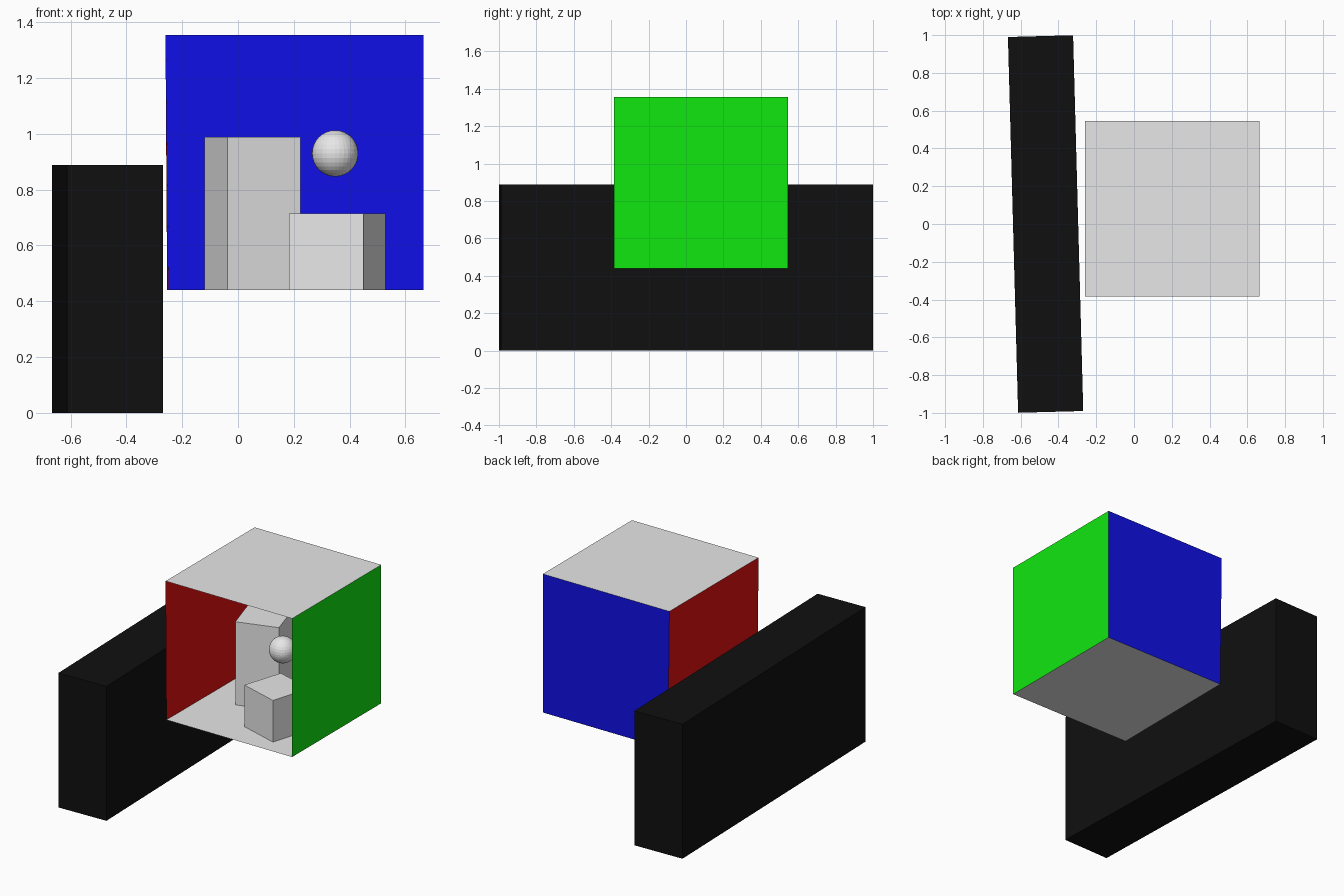
import bpy
import bmesh
from math import radians
from mathutils import Matrix

cube = bpy.data.objects.get("Cube")
if cube:
    bpy.data.objects.remove(cube, do_unlink=True)


def material(name, r, g, b):
    mat = bpy.data.materials.new(name)
    mat.use_nodes = True
    mat.diffuse_color = (r, g, b, 1)
    mat.node_tree.nodes["Principled BSDF"].inputs["Base Color"].default_value = (r, g, b, 1)
    return mat


LOW, HIGH = 0.005, 0.8
white = material("white", HIGH, HIGH, HIGH)
red = material("red", HIGH, LOW, LOW)
green = material("green", LOW, HIGH, LOW)
blue = material("blue", LOW, LOW, HIGH)
black = material("black", LOW, LOW, LOW)


def add_object(name, bm, mat):
    mesh = bpy.data.meshes.new(name)
    bm.to_mesh(mesh)
    bm.free()
    mesh.materials.append(mat)
    obj = bpy.data.objects.new(name, mesh)
    bpy.context.collection.objects.link(obj)
    return obj


def quad(name, corners, mat):
    bm = bmesh.new()
    bm.faces.new([bm.verts.new(c) for c in corners])
    add_object(name, bm, mat)


def block(name, footprint, bottom, top, mat):
    """Upright prism over a footprint given counter-clockwise."""
    bm = bmesh.new()
    base = bm.faces.new([bm.verts.new((x, y, bottom)) for x, y in footprint])
    new = bmesh.ops.extrude_face_region(bm, geom=[base], use_keep_orig=True)["geom"]
    verts = [v for v in new if isinstance(v, bmesh.types.BMVert)]
    bmesh.ops.translate(bm, verts=verts, vec=(0, 0, top - bottom))
    bmesh.ops.recalc_face_normals(bm, faces=bm.faces)
    add_object(name, bm, mat)


# Room: five thin walls, open at the front, right side leaning slightly
FRONT, BACK, FLOOR, CEIL = -0.385, 0.545, 0.44, 1.355
LEFT, RIGHT = 0.665, -0.26
floor = [(-0.254, FRONT, FLOOR), (LEFT, FRONT, FLOOR),
         (LEFT, BACK, FLOOR), (-0.249, BACK, FLOOR)]
roof = [(RIGHT, FRONT, CEIL), (LEFT, FRONT, CEIL),
        (LEFT, BACK, CEIL), (RIGHT, BACK, CEIL)]
quad("floor", floor, white)
quad("ceiling", roof[::-1], white)
for name, i, mat in (("left_wall", 1, green), ("back_wall", 2, blue), ("right_wall", 3, red)):
    j = (i + 1) % 4
    quad(name, [floor[j], floor[i], roof[i], roof[j]], mat)

# Two turned blocks standing on the floor
block("tall_block", [(-0.038, 0.026), (0.224, 0.107), (0.143, 0.373), (-0.12, 0.29)],
      FLOOR, 0.989, white)
block("short_block", [(0.449, -0.277), (0.529, -0.011), (0.266, 0.067), (0.183, -0.195)],
      FLOOR, 0.715, white)

# Floating faceted ball
bm = bmesh.new()
bmesh.ops.create_uvsphere(bm, u_segments=32, v_segments=16, radius=0.083)
ball = add_object("ball", bm, white)
ball.location = (0.348, -0.03, 0.93)

# Long dark slab beside the room, turned a little
bm = bmesh.new()
bmesh.ops.create_cube(bm, size=1, matrix=Matrix.Diagonal((0.345, 1.99, 0.888, 1)))
slab = add_object("dark_slab", bm, black)
slab.location = (-0.468, 0, 0.444)
slab.rotation_euler.z = radians(1.55)
